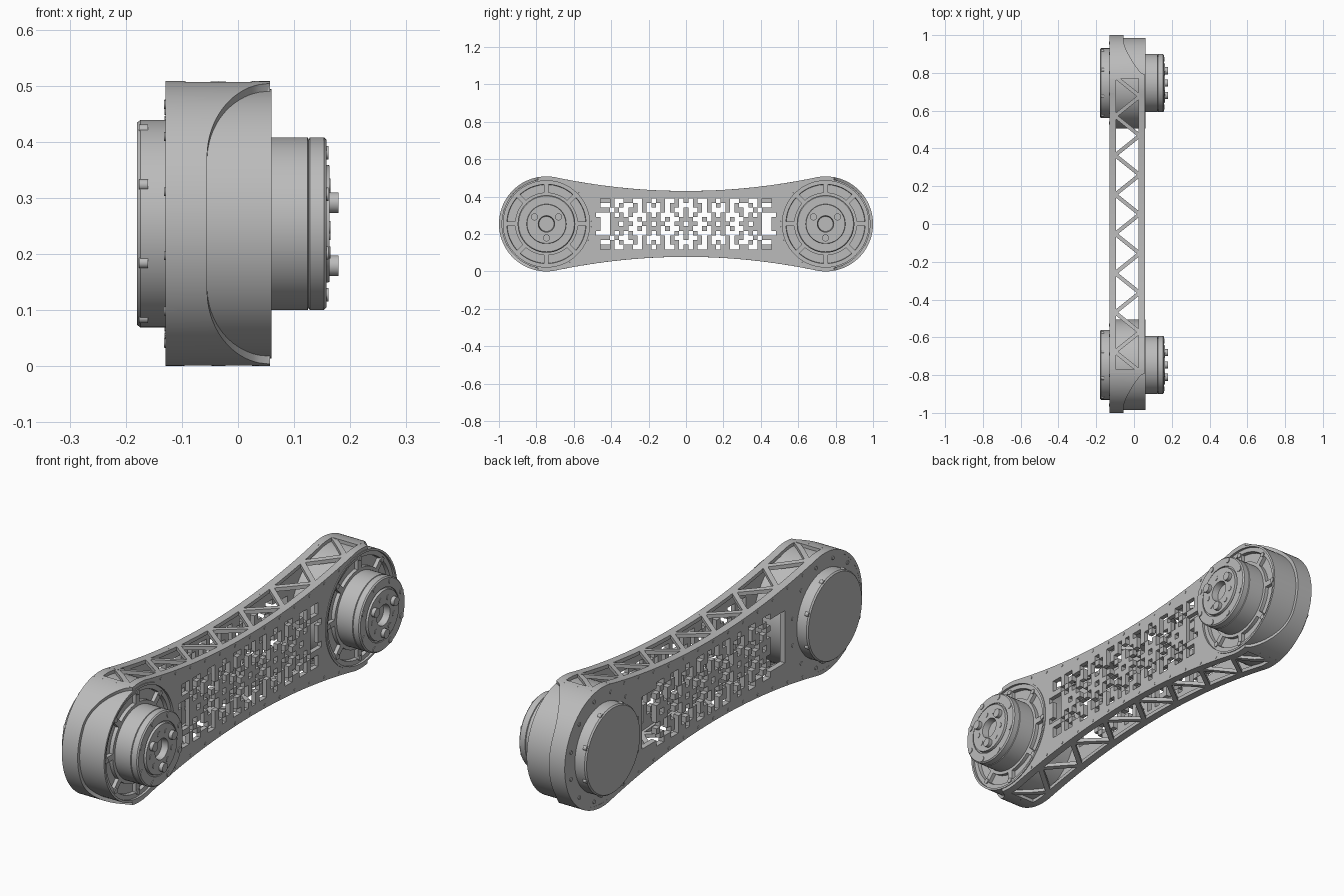
import bpy, bmesh
from math import sin, cos, pi, sqrt, radians
from mathutils import Vector, Matrix

if "Cube" in bpy.data.objects:
    bpy.data.objects.remove(bpy.data.objects["Cube"])

CY, CZ, R = 0.746, 0.254, 0.254      # joint centre and end radius
BACK, FRONT = -0.129, 0.057          # outer plate faces along x
HOUSING = 0.24
CELL = 0.0247
JOIN = 0.694                         # where the waist curve meets the round end

grey = bpy.data.materials.new("metal grey")
grey.use_nodes = True
grey.diffuse_color = (0.5, 0.5, 0.5, 1)
grey.node_tree.nodes["Principled BSDF"].inputs["Base Color"].default_value = (0.5, 0.5, 0.5, 1)


def finish(name, bm):
    bmesh.ops.recalc_face_normals(bm, faces=bm.faces)
    mesh = bpy.data.meshes.new(name)
    bm.to_mesh(mesh)
    bm.free()
    mesh.materials.append(grey)
    mesh.shade_smooth()
    mesh.set_sharp_from_angle(angle=radians(30))
    obj = bpy.data.objects.new(name, mesh)
    bpy.context.collection.objects.link(obj)
    return obj


def face(bm, points):
    bm.faces.new([bm.verts.new(p) for p in points])


def thicken(bm, offset):
    """Turn a sheet of faces into a solid slab."""
    bmesh.ops.remove_doubles(bm, verts=bm.verts, dist=1e-5)
    faces = list(bm.faces)
    rim = [e for e in bm.edges if len(e.link_faces) == 1]
    twin = {v: bm.verts.new(v.co + Vector(offset)) for v in list(bm.verts)}
    for f in faces:
        bm.faces.new([twin[v] for v in reversed(f.verts)])
    for e in rim:
        a, b = e.verts
        bm.faces.new((a, b, twin[b], twin[a]))


def lathe(name, profile, y, segments=72):
    """Spin (x, radius) points about the joint axis."""
    bm = bmesh.new()
    verts = [bm.verts.new((x, y, CZ + r)) for x, r in profile]
    edges = [bm.edges.new(pair) for pair in zip(verts, verts[1:])]
    bmesh.ops.spin(bm, geom=verts + edges, cent=(0, y, CZ), axis=(1, 0, 0),
                   angle=2 * pi, steps=segments)
    bmesh.ops.remove_doubles(bm, verts=bm.verts, dist=1e-5)
    return finish(name, bm)


def stud(bm, y, z, x0, x1, r, sides=14):
    place = Matrix.Translation(((x0 + x1) / 2, y, z)) @ Matrix.Rotation(pi / 2, 4, 'Y')
    bmesh.ops.create_cone(bm, cap_ends=True, segments=sides, radius1=r, radius2=r,
                          depth=x1 - x0, matrix=place)


def stud_circle(bm, y, ring, count, x0, x1, r, start=0.0):
    for i in range(count):
        a = start + 2 * pi * i / count
        stud(bm, y + ring * cos(a), CZ + ring * sin(a), x0, x1, r)


def half_height(y):
    y = abs(y)
    if y < JOIN:
        return 0.176 + 0.15 * y * y
    return sqrt(max(0, R * R - (y - CY) ** 2))


# Pierced side plates: one quarter of the lattice, '#' is open
LATTICE = ["#..##..#..##..#..##.",
           "..##.#...#.##....##.",
           ".#.###.#.###.#.#.###",
           ".##.#.###.#..##.#...",
           "##..#.#.#.#.##.#.##.",
           ".#.##..#..##..##.##."]


def side_plate(name, x, thickness, is_open, ring):
    bm = bmesh.new()

    def strip(y0, y1, lo0, hi0, lo1, hi1):
        face(bm, [(x, y0, CZ + lo0), (x, y1, CZ + lo1), (x, y1, CZ + hi1), (x, y0, CZ + hi0)])

    edge = 5.5 * CELL
    for c in range(-19, 20):
        y0, y1 = (c - 0.5) * CELL, (c + 0.5) * CELL
        for r in range(-5, 6):
            if not is_open(abs(c), abs(r)):
                lo, hi = (r - 0.5) * CELL, (r + 0.5) * CELL
                strip(y0, y1, lo, hi, lo, hi)
        for s in (-1, 1):
            strip(y0, y1, s * edge, s * half_height(y0), s * edge, s * half_height(y1))
    start, inner = 19.5 * CELL, CY - HOUSING
    for s in (-1, 1):
        a, b = half_height(start), half_height(inner)
        strip(s * start, s * inner, -a, a, -b, b)
        stop = 0.79 if ring else JOIN
        steps = [inner + (stop - inner) * (i / 24) ** 2 for i in range(25)]
        for y0, y1 in zip(steps, steps[1:]):
            h0, h1 = half_height(y0), half_height(y1)
            if ring:     # leave the round seat for the joint
                g0, g1 = (sqrt(max(0, HOUSING ** 2 - (CY - y) ** 2)) for y in (y0, y1))
                for t in (-1, 1):
                    strip(s * y0, s * y1, t * g0, t * h0, t * g1, t * h1)
            else:
                strip(s * y0, s * y1, -h0, h0, -h1, h1)
    thicken(bm, (thickness, 0, 0))
    finish(name, bm)


def lattice_open(c, r):
    return LATTICE[r][c] == "#"


def slotted_open(c, r):
    return r <= 4 if c >= 16 else lattice_open(c, r)


side_plate("front_lattice_plate", FRONT, -0.02, lattice_open, True)
side_plate("back_lattice_plate", BACK, 0.024, slotted_open, False)

# Triangulated top and bottom walls
for s, name in ((1, "top_truss"), (-1, "bottom_truss")):
    bm = bmesh.new()

    def skin(corners):
        face(bm, [(x, y, CZ + s * half_height(y)) for x, y in corners])

    n = 80
    for i in range(n):
        y0, y1 = -0.79 + 1.58 * i / n, -0.79 + 1.58 * (i + 1) / n
        rails = [(BACK, -0.095), (0.025, FRONT)]
        if i < 1 or i >= n - 1:
            rails = [(BACK, FRONT)]
        for x0, x1 in rails:
            skin([(x0, y0), (x1, y0), (x1, y1), (x0, y1)])
    for i in range(15):
        y0, y1 = -0.78 + 0.104 * i, -0.78 + 0.104 * (i + 1)
        xa, xb = (-0.1, 0.03) if i % 2 else (0.03, -0.1)
        w = 0.013
        mid, xm = (y0 + y1) / 2, (xa + xb) / 2
        skin([(xa, y0 - w), (xa, y0 + w), (xm, mid + w), (xm, mid - w)])
        skin([(xm, mid - w), (xm, mid + w), (xb, y1 + w), (xb, y1 - w)])
    thicken(bm, (0, 0, -s * 0.016))
    finish(name, bm)

# Small screws along the plate edges
bm = bmesh.new()
for i in range(-6, 7):
    for s in (-1, 1):
        z = CZ + s * (half_height(i / 10) - 0.014)
        stud(bm, i / 10, z, FRONT - 0.01, FRONT + 0.002, 0.006, 10)
        stud(bm, i / 10, z, BACK - 0.002, BACK + 0.01, 0.006, 10)
finish("plate_screws", bm)

for side, end in ((-1, "near"), (1, "far")):
    y = side * CY

    # Curved end shell with a scooped front edge
    bm = bmesh.new()
    n = 64
    rows = []
    for i in range(n + 1):
        a = radians(-80 + 160 * i / n)
        t = min(1, max(0, (abs(R * sin(a)) - 0.12) / 0.13))
        lip = -0.055 + (FRONT + 0.055) * (1 - sqrt(1 - t * t))
        rows.append([bm.verts.new((x, y + side * r * cos(a), CZ + r * sin(a)))
                     for x, r in ((BACK, HOUSING), (BACK, R), (lip, R), (lip, HOUSING))])
    for p, q in zip(rows, rows[1:]):
        for k in range(4):
            m = (k + 1) % 4
            bm.faces.new((p[k], p[m], q[m], q[k]))
    finish(end + "_end_shell", bm)

    # Housing with recessed flange, back disc, and cap
    lathe(end + "_housing", [(-0.12, 0), (-0.12, HOUSING), (0.06, HOUSING), (0.06, 0.231),
                             (0.05, 0.231), (0.05, 0.212), (0.034, 0.21), (0.034, 0)], y)
    lathe(end + "_back_disc", [(-0.1285, 0), (-0.1285, 0.253), (-0.106, 0.253), (-0.106, 0)], y)
    lathe(end + "_back_cap", [(-0.12, 0.185), (-0.174, 0.185), (-0.18, 0.18), (-0.18, 0)], y)

    # Motor drum with output hub
    lathe(end + "_motor", [(0.03, 0.168), (0.05, 0.168), (0.05, 0.154), (0.124, 0.154),
                           (0.126, 0.15), (0.128, 0.154), (0.153, 0.154), (0.158, 0.149),
                           (0.158, 0.112), (0.152, 0.112), (0.152, 0.106), (0.163, 0.104),
                           (0.163, 0.044), (0.135, 0.04), (0.135, 0)], y)

    # Flange spokes
    bm = bmesh.new()
    for i in range(8):
        turn = Matrix.Translation((0.041, y, CZ)) @ Matrix.Rotation(i * pi / 4, 4, 'X')
        bmesh.ops.create_cube(bm, size=1, matrix=turn @ Matrix.Translation((0, 0.187, 0))
                              @ Matrix.Diagonal((0.018, 0.06, 0.024, 1)))
    finish(end + "_flange_spokes", bm)

    # Bolts, studs and output pins
    bm = bmesh.new()
    stud_circle(bm, y, 0.212, 8, 0.03, 0.054, 0.011)
    stud_circle(bm, y, 0.137, 8, 0.14, 0.161, 0.012, pi / 8)
    stud_circle(bm, y, 0.072, 9, 0.15, 0.165, 0.011, radians(65))
    stud_circle(bm, y, 0.075, 3, 0.15, 0.179, 0.019, radians(30))
    stud_circle(bm, y, 0.22, 12, BACK - 0.003, BACK + 0.01, 0.008, pi / 12)
    stud_circle(bm, y, 0.181, 8, -0.176, -0.16, 0.01, pi / 8)
    finish(end + "_bolts", bm)
